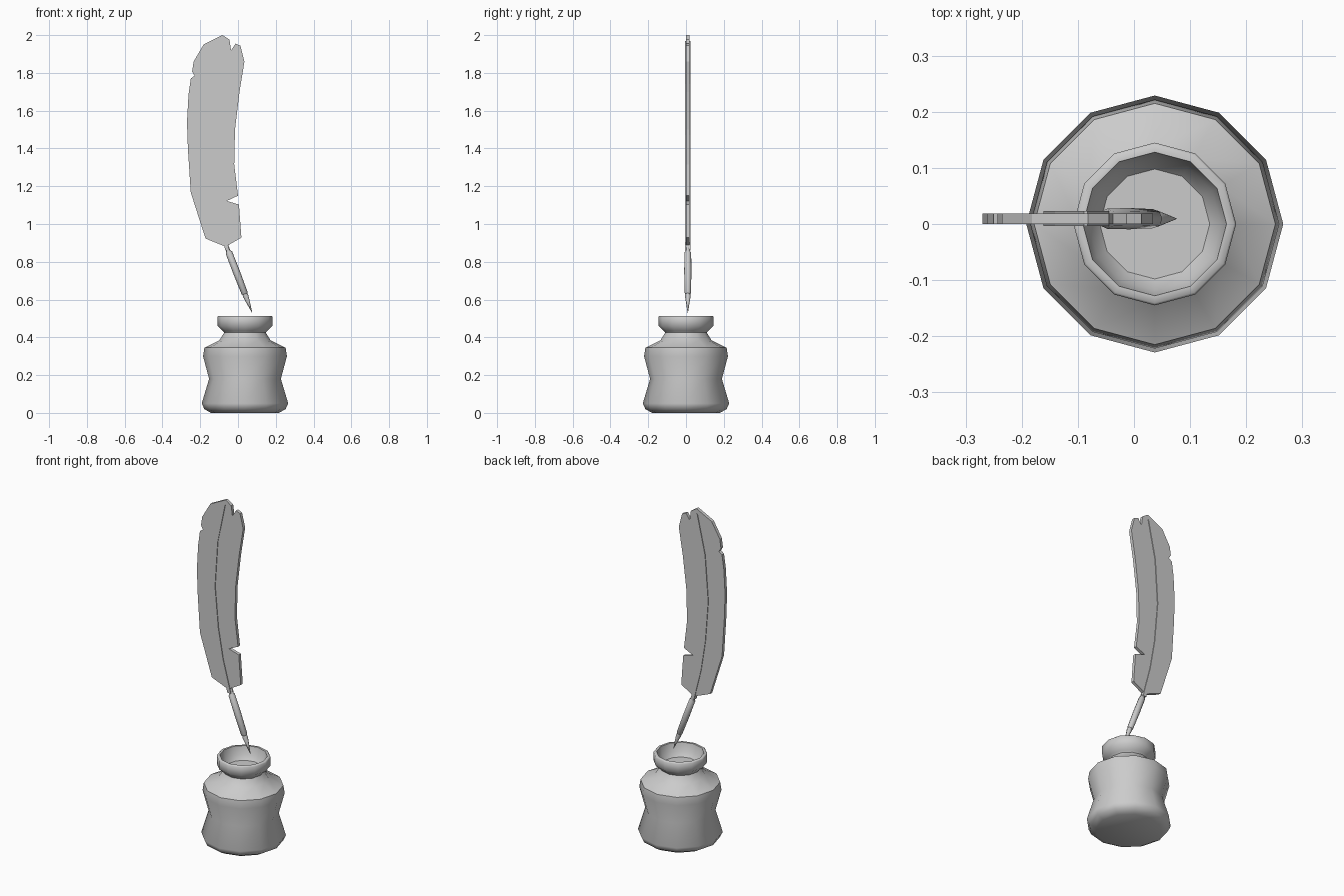
import bpy
import bmesh
import math
from mathutils import Vector

cube = bpy.data.objects.get("Cube")
if cube:
    bpy.data.objects.remove(cube, do_unlink=True)

grey = bpy.data.materials.new("pale grey")
grey.use_nodes = True
colour = (0.6, 0.6, 0.6, 1)
grey.diffuse_color = colour
grey.node_tree.nodes["Principled BSDF"].inputs["Base Color"].default_value = colour

WELL_X = 0.037
QUILL_Y = 0.0095


def finish(name, bm, smooth=None):
    bmesh.ops.recalc_face_normals(bm, faces=bm.faces)
    mesh = bpy.data.meshes.new(name)
    bm.to_mesh(mesh)
    bm.free()
    mesh.materials.append(grey)
    obj = bpy.data.objects.new(name, mesh)
    bpy.context.collection.objects.link(obj)
    if smooth:
        bpy.ops.object.select_all(action="DESELECT")
        obj.select_set(True)
        bpy.context.view_layer.objects.active = obj
        bpy.ops.object.shade_smooth_by_angle(angle=math.radians(smooth))
    return obj


def lathe(name, profile, sides, smooth):
    """Turn (radius, height) pairs around z and cap both ends."""
    bm = bmesh.new()
    rings = []
    for r, z in profile:
        rings.append([bm.verts.new((r * math.cos(math.tau * i / sides),
                                    r * math.sin(math.tau * i / sides), z))
                      for i in range(sides)])
    for a, b in zip(rings, rings[1:]):
        for i in range(sides):
            j = (i + 1) % sides
            bm.faces.new((a[i], a[j], b[j], b[i]))
    bm.faces.new(rings[0])
    bm.faces.new(rings[-1])
    return finish(name, bm, smooth)


def plate(name, outline, thickness):
    """Extrude an (x, z) outline evenly about the quill plane."""
    bm = bmesh.new()
    face = bm.faces.new([bm.verts.new((x, QUILL_Y - thickness / 2, z)) for x, z in outline])
    new = bmesh.ops.extrude_face_region(bm, geom=[face])["geom"]
    verts = [v for v in new if isinstance(v, bmesh.types.BMVert)]
    bmesh.ops.translate(bm, verts=verts, vec=(0, thickness, 0))
    return finish(name, bm)


# Ink bottle: waisted body, neck, thick rim and recessed ink level
bottle = lathe("ink_bottle", [
    (0.18, 0.0), (0.215, 0.02), (0.229, 0.05), (0.19, 0.18), (0.222, 0.30),
    (0.215, 0.345), (0.135, 0.385), (0.11, 0.425), (0.118, 0.435), (0.145, 0.46),
    (0.145, 0.51), (0.141, 0.514), (0.128, 0.514), (0.118, 0.465), (0.098, 0.44),
], 12, 50)
bottle.location.x = WELL_X

# Feather vane with ragged notches
plate("feather_vane", [
    (-0.066, 0.88), (-0.172, 0.923), (-0.25, 1.167), (-0.265, 1.395), (-0.27, 1.54),
    (-0.262, 1.685), (-0.25, 1.77), (-0.23, 1.785), (-0.243, 1.807), (-0.235, 1.86),
    (-0.182, 1.95), (-0.082, 2.0), (-0.045, 1.976), (-0.037, 1.918), (-0.013, 1.955),
    (0.013, 1.944), (0.034, 1.86), (0.008, 1.70), (-0.016, 1.5), (-0.02, 1.315),
    (0.0, 1.15), (-0.06, 1.122), (0.005, 1.103), (0.018, 0.928),
], 0.019)

# Raised central spine, tapering to the tip
spine = [(-0.056, 0.86), (-0.105, 1.05), (-0.135, 1.23), (-0.155, 1.47),
         (-0.136, 1.74), (-0.086, 1.97)]
widths = [0.011 - 0.0015 * i for i in range(len(spine))]
left = [(x - w, z) for (x, z), w in zip(spine, widths)]
right = [(x + w, z) for (x, z), w in zip(spine, widths)]
plate("feather_spine", left + right[::-1], 0.027)

# Pen holder and nib, turned along the slanted axis
top, tip = Vector((-0.062, QUILL_Y, 0.885)), Vector((0.075, QUILL_Y, 0.53))
axis = tip - top
length = axis.length
for name, profile in (
    ("pen_holder", [(0.011, 0), (0.011, 0.028), (0.018, 0.04),
                    (0.019, 0.15), (0.017, 0.268), (0.012, 0.275)]),
    ("pen_nib", [(0.012, 0.27), (0.015, 0.285), (0.001, length)]),
):
    part = lathe(name, profile, 8, 50)
    part.location = top
    part.rotation_euler = axis.to_track_quat("Z", "Y").to_euler()
